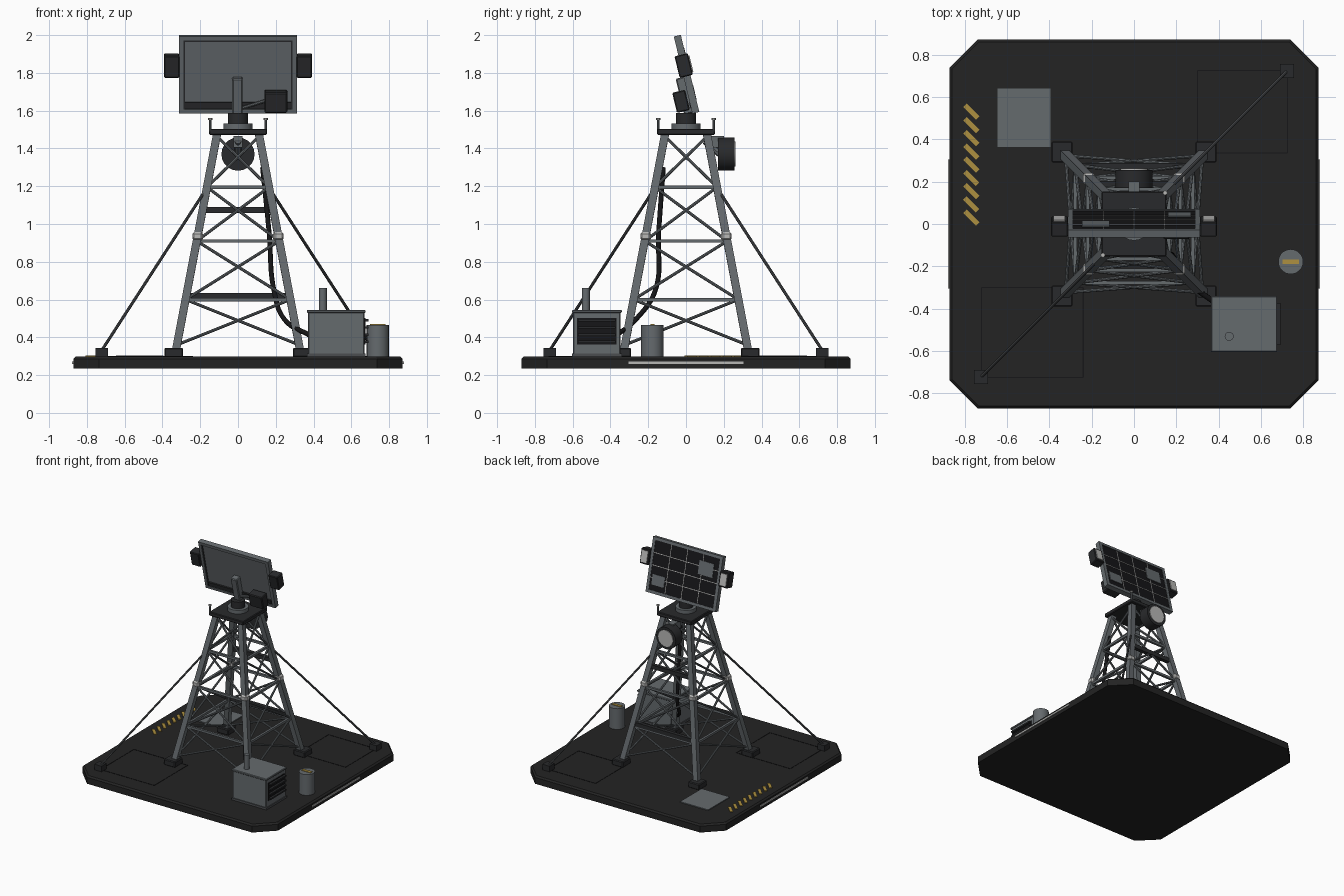
import bpy, bmesh, math
from mathutils import Matrix, Vector

if "Cube" in bpy.data.objects:
    bpy.data.objects.remove(bpy.data.objects["Cube"])


def material(name, r, g, b):
    m = bpy.data.materials.new(name)
    m.use_nodes = True
    m.diffuse_color = (r, g, b, 1)
    bsdf = m.node_tree.nodes["Principled BSDF"]
    bsdf.inputs["Base Color"].default_value = (r, g, b, 1)
    bsdf.inputs["Roughness"].default_value = 0.7
    return m


DECK = material("deck charcoal", 0.017, 0.017, 0.017)
BLACK = material("black", 0.008, 0.008, 0.009)
DARK = material("dark metal", 0.022, 0.023, 0.025)
STEEL = material("steel grey", 0.13, 0.145, 0.155)
WIRE = material("wire grey", 0.07, 0.075, 0.08)
LIGHT = material("light grey", 0.48, 0.48, 0.47)
YELLOW = material("hazard yellow", 0.42, 0.28, 0.05)
UP = Vector((0, 0, 1))
WORLD = Matrix()


def finish(name, bm, mat, matrix=WORLD, smooth=False):
    bmesh.ops.transform(bm, matrix=matrix, verts=bm.verts)
    bmesh.ops.recalc_face_normals(bm, faces=bm.faces)
    mesh = bpy.data.meshes.new(name)
    bm.to_mesh(mesh)
    bm.free()
    mesh.materials.append(mat)
    obj = bpy.data.objects.new(name, mesh)
    bpy.context.collection.objects.link(obj)
    if smooth:
        bpy.ops.object.select_all(action="DESELECT")
        obj.select_set(True)
        bpy.context.view_layer.objects.active = obj
        bpy.ops.object.shade_smooth_by_angle()
    return obj


def box(name, centre, size, mat, matrix=WORLD, bevel=0):
    bm = bmesh.new()
    bmesh.ops.create_cube(bm, size=1)
    bmesh.ops.scale(bm, vec=size, verts=bm.verts)
    if bevel:
        bmesh.ops.bevel(bm, geom=bm.edges[:], offset=bevel, segments=1, affect="EDGES")
    return finish(name, bm, mat, matrix @ Matrix.Translation(centre))


def rod(name, a, b, radius, mat, sides=16, matrix=WORLD):
    """Round or square bar between two points (sides=0 gives a square bar)."""
    a, b = Vector(a), Vector(b)
    turn = UP.rotation_difference(b - a).to_matrix().to_4x4()
    place = matrix @ Matrix.Translation((a + b) / 2) @ turn
    if not sides:
        return box(name, (0, 0, 0), (radius * 2, radius * 2, (b - a).length), mat, place)
    bm = bmesh.new()
    bmesh.ops.create_cone(bm, cap_ends=True, segments=sides, radius1=radius,
                          radius2=radius, depth=(b - a).length)
    return finish(name, bm, mat, place, smooth=True)


# Base slab with cut corners and a bevelled rim
E, C = 0.872, 0.737
bm = bmesh.new()
corners = []
for sx, sy in ((1, 1), (-1, 1), (-1, -1), (1, -1)):
    pair = [(sx * E, sy * C), (sx * C, sy * E)]
    corners += pair if sx * sy > 0 else pair[::-1]
slab = bm.faces.new([bm.verts.new((x, y, 0.235)) for x, y in corners])
top = bmesh.ops.extrude_face_region(bm, geom=[slab])["geom"]
bmesh.ops.translate(bm, vec=(0, 0, 0.063), verts=[v for v in top if isinstance(v, bmesh.types.BMVert)])
rim = [e for e in bm.edges if all(v.co.z > 0.29 for v in e.verts)]
bmesh.ops.bevel(bm, geom=rim, offset=0.012, segments=1, affect="EDGES")
finish("base_slab", bm, DECK)
rod("earth_pin", (0, 0, 0), (0, 0, 0.24), 0.001, DARK, 6)
for s in (-1, 1):
    box("side_strip", (s * 0.874, 0, 0.266), (0.009, 0.61, 0.014), LIGHT)

# Deck markings
DECK_Z = 0.298
box("deck_pad", (-0.52, 0.502, DECK_Z + 0.003), (0.25, 0.275, 0.008), STEEL)
for i in range(9):
    place = Matrix.Translation((-0.768, 0.03 + 0.0625 * i, DECK_Z + 0.002))
    box("hazard_stripe", (0, 0, 0), (0.085, 0.023, 0.006), YELLOW,
        place @ Matrix.Rotation(math.radians(-45), 4, "Z"))
for x0, x1, y0, y1 in ((-0.72, -0.24, -0.725, -0.3), (0.3, 0.725, 0.335, 0.725)):
    for x in (x0, x1):
        box("hatch_seam", (x, (y0 + y1) / 2, DECK_Z), (0.006, y1 - y0, 0.004), BLACK)
    for y in (y0, y1):
        box("hatch_seam", ((x0 + x1) / 2, y, DECK_Z), (x1 - x0, 0.006, 0.004), BLACK)


# Tower: four tapering legs with horizontals and crossed braces
def half(z):
    return 0.327 + (z - 0.34) * (0.11 - 0.327) / (1.48 - 0.34)


def leg_point(sx, sy, z):
    return Vector((sx * half(z), sy * half(z), z))


for sx in (-1, 1):
    for sy in (-1, 1):
        box("foot", (sx * 0.34, sy * 0.34, 0.32), (0.1, 0.1, 0.048), DARK, bevel=0.006)
        rod("leg", leg_point(sx, sy, 0.33), leg_point(sx, sy, 1.48), 0.021, STEEL, 0)
        box("leg_collar", leg_point(sx, sy, 0.935), (0.056, 0.056, 0.045), LIGHT, bevel=0.01)

levels = [0.36, 0.60, 0.91, 1.195, 1.465]
for k in range(4):
    spin = Matrix.Rotation(k * math.pi / 2, 4, "Z")
    for lo, hi in zip(levels, levels[1:]):
        for s in (-1, 1):
            rod("cross_brace", leg_point(s, -1, lo), leg_point(-s, -1, hi), 0.008, STEEL, 8, spin)
    for z in levels[1:4]:
        rod("horizontal_brace", leg_point(-1, -1, z), leg_point(1, -1, z), 0.009, STEEL, 0, spin)
for z in (1.075, 0.62):
    box("rear_crossbar", (0, half(z), z), (half(z) * 2, 0.03, 0.032), DARK)

# Guy wires on one diagonal
for s in (-1, 1):
    box("wire_anchor", (s * 0.722, s * 0.722, 0.32), (0.065, 0.065, 0.046), DARK)
    rod("guy_wire", (s * 0.722, s * 0.722, 0.33), leg_point(s, s, 1.19), 0.008, WIRE, 8)

# Power cable
cable = [(0.13, -0.12, 1.3), (0.165, -0.145, 0.95), (0.19, -0.162, 0.65),
         (0.25, -0.27, 0.49), (0.38, -0.37, 0.41)]
curve = bpy.data.curves.new("power_cable", "CURVE")
curve.dimensions = "3D"
curve.bevel_depth = 0.013
curve.bevel_resolution = 2
spline = curve.splines.new("BEZIER")
spline.bezier_points.add(len(cable) - 1)
for p, co in zip(spline.bezier_points, cable):
    p.co = co
    p.handle_left_type = p.handle_right_type = "AUTO"
curve.materials.append(BLACK)
bpy.context.collection.objects.link(bpy.data.objects.new("power_cable", curve))

# Generator cabinet
box("cabinet", (0.52, -0.472, 0.416), (0.3, 0.25, 0.236), STEEL, bevel=0.005)
box("cabinet_lid", (0.52, -0.472, 0.537), (0.312, 0.264, 0.016), STEEL, bevel=0.004)
box("cabinet_plinth", (0.52, -0.472, 0.306), (0.312, 0.264, 0.016), WIRE)
rod("exhaust", (0.449, -0.53, 0.54), (0.449, -0.53, 0.66), 0.021, STEEL)
box("louvre_panel", (0.671, -0.472, 0.432), (0.008, 0.21, 0.14), BLACK)
for i in range(4):
    box("louvre_slat", (0.681, -0.472, 0.376 + 0.038 * i), (0.022, 0.2, 0.012), DARK)

# Fuel drum
rod("drum", (0.74, -0.178, 0.295), (0.74, -0.178, 0.465), 0.059, STEEL, 20)
box("drum_label", (0.74, -0.178, 0.467), (0.08, 0.022, 0.006), YELLOW)

# Top platform and turntable
box("platform", (0, 0, 1.488), (0.306, 0.306, 0.032), DARK, bevel=0.005)
for s in (-1, 1):
    rod("warning_pin", (s * 0.147, s * 0.147, 1.49), (s * 0.147, s * 0.147, 1.555), 0.006, STEEL, 8)
    rod("pin_cap", (s * 0.147, s * 0.147, 1.55), (s * 0.147, s * 0.147, 1.562), 0.011, LIGHT, 8)
rod("turntable", (0, 0, 1.5), (0, 0, 1.533), 0.078, STEEL, 24)
rod("turntable_hub", (0, 0, 1.53), (0, 0, 1.587), 0.053, DARK, 20)

# Rear drum antenna
rod("antenna_drum", (0, 0.17, 1.37), (0, 0.256, 1.37), 0.088, DARK, 20)
rod("antenna_face", (0, 0.25, 1.37), (0, 0.261, 1.37), 0.066, LIGHT, 20)
box("antenna_bracket", (0, 0.15, 1.435), (0.05, 0.1, 0.06), STEEL)
rod("antenna_arm", (0, 0.1, 1.44), (0, 0.18, 1.37), 0.018, STEEL, 8)

# Tilted panel head
HEAD = Matrix.Translation((0, 0.003, 1.793)) @ Matrix.Rotation(math.radians(13.5), 4, "X")
box("panel_back", (0, 0, 0), (0.58, 0.022, 0.39), STEEL, HEAD)
for s in (-1, 1):
    box("frame_side", (s * 0.3, 0, 0), (0.024, 0.038, 0.42), STEEL, HEAD)
    box("frame_rail", (0, 0, s * 0.199), (0.58, 0.038, 0.022), STEEL, HEAD)
    box("inner_trim", (s * 0.284, -0.012, 0), (0.008, 0.006, 0.376), DARK, HEAD)
    box("lamp_housing", (s * 0.351, -0.004, 0.048), (0.08, 0.072, 0.118), DARK, HEAD, 0.005)
    box("lamp_lens", (s * 0.353, 0.034, 0.048), (0.055, 0.008, 0.09), LIGHT, HEAD)
box("inner_trim", (0, -0.012, 0.184), (0.576, 0.006, 0.008), DARK, HEAD)
box("lower_rail", (0, -0.015, -0.165), (0.56, 0.014, 0.034), DARK, HEAD)
box("support_post", (-0.003, -0.036, -0.108), (0.056, 0.052, 0.196), STEEL, HEAD, 0.006)
box("control_box", (0.2, -0.062, -0.133), (0.122, 0.07, 0.11), DARK, HEAD, 0.006)
rod("control_arm", (0.02, -0.04, -0.175), (0.16, -0.04, -0.13), 0.009, STEEL, 8, HEAD)

# Solar cells, grid lines and replacement cells
box("solar_cells", (0, 0.012, 0), (0.576, 0.008, 0.376), BLACK, HEAD)
for i in (-1, 0, 1):
    box("cell_line", (i * 0.144, 0.0165, 0), (0.005, 0.003, 0.376), LIGHT, HEAD)
    box("cell_line", (0, 0.0165, i * 0.094), (0.576, 0.003, 0.005), LIGHT, HEAD)
box("patch_cell", (-0.18, 0.017, 0.085), (0.13, 0.007, 0.105), STEEL, HEAD)
box("patch_cell", (0.215, 0.017, -0.105), (0.11, 0.007, 0.08), STEEL, HEAD)
